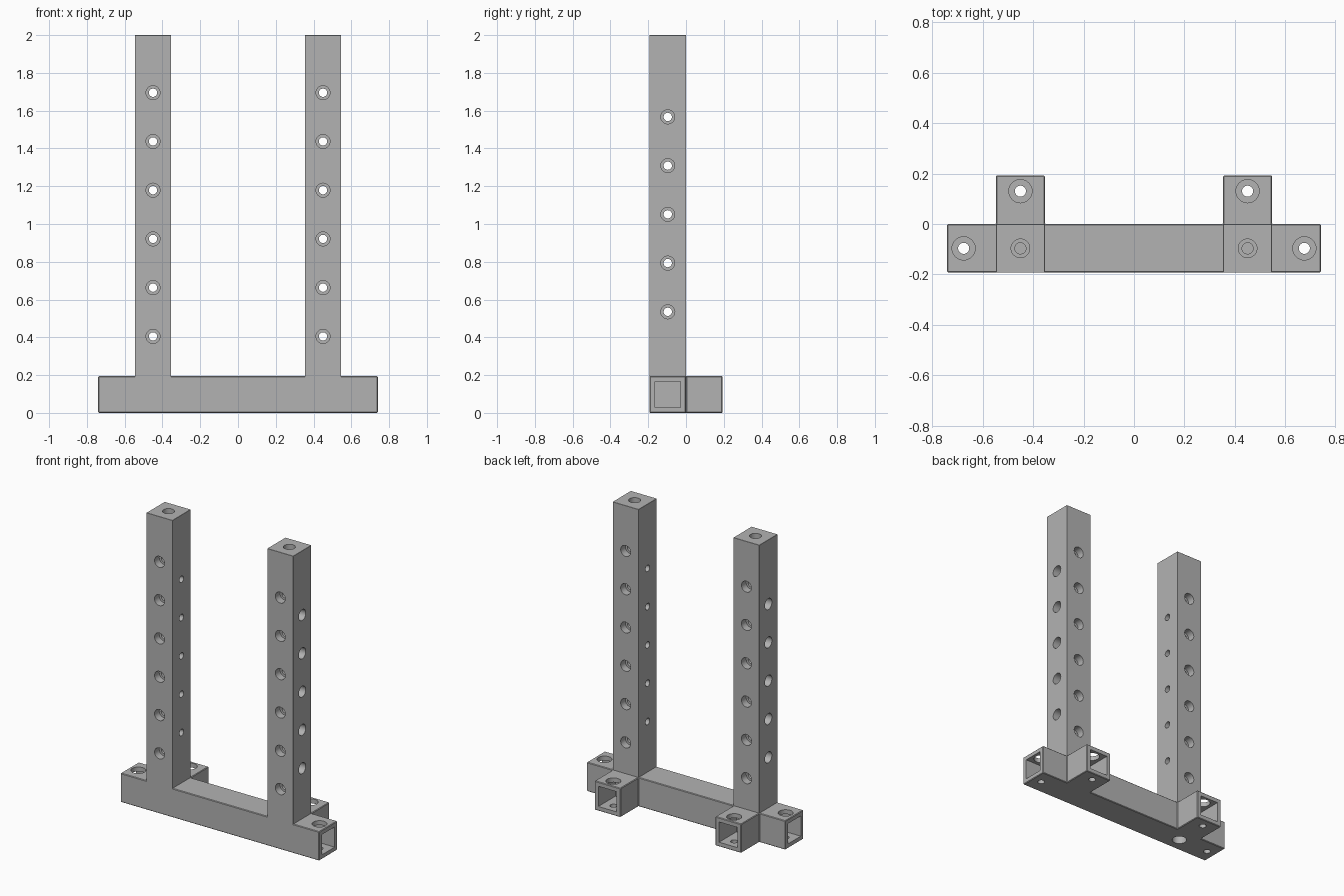
import bpy, bmesh
from math import pi
from mathutils import Matrix, Vector

cube = bpy.data.objects.get("Cube")
if cube:
    bpy.data.objects.remove(cube, do_unlink=True)

grey = bpy.data.materials.new("plain grey")
grey.use_nodes = True
grey.diffuse_color = (0.45, 0.45, 0.45, 1)
grey.node_tree.nodes["Principled BSDF"].inputs["Base Color"].default_value = grey.diffuse_color

W = 0.193          # bar width
H = 0.195          # base height
PX = 0.45          # post centre in x
PY = -W / 2        # post centre in y
BIG, SMALL = 0.037, 0.022
STEP = 0.05        # counterbore depth


def add_box(bm, lo, hi):
    lo, hi = Vector(lo), Vector(hi)
    mat = Matrix.Translation((lo + hi) / 2) @ Matrix.Diagonal((*(hi - lo), 1))
    bmesh.ops.create_cube(bm, size=1, matrix=mat)


def add_rod(bm, a, b, r):
    a, b = Vector(a), Vector(b)
    d = b - a
    mat = Matrix.Translation((a + b) / 2) @ d.to_track_quat('Z', 'Y').to_matrix().to_4x4()
    bmesh.ops.create_cone(bm, cap_ends=True, segments=32, radius1=r, radius2=r,
                          depth=d.length, matrix=mat)


def make_object(name, bm):
    bmesh.ops.recalc_face_normals(bm, faces=bm.faces)
    mesh = bpy.data.meshes.new(name)
    bm.to_mesh(mesh)
    bm.free()
    mesh.materials.append(grey)
    obj = bpy.data.objects.new(name, mesh)
    bpy.context.collection.objects.link(obj)
    return obj


def carve(obj, cutter_bm, bevel):
    """Chamfer the solid, cut the holes and shade it."""
    cutter = make_object("cutter", cutter_bm)
    cutter.hide_render = True
    bev = obj.modifiers.new("chamfer", 'BEVEL')
    bev.width, bev.segments = bevel, 1
    cut = obj.modifiers.new("holes", 'BOOLEAN')
    cut.operation, cut.solver, cut.object = 'DIFFERENCE', 'EXACT', cutter
    cut.use_self = True
    bpy.ops.object.select_all(action='DESELECT')
    obj.select_set(True)
    bpy.context.view_layer.objects.active = obj
    for name in ("chamfer", "holes"):
        bpy.ops.object.modifier_apply(modifier=name)
    bpy.data.objects.remove(cutter, do_unlink=True)
    bpy.ops.object.shade_smooth_by_angle(angle=pi / 6)


# Base: crossbar with two rear stubs, as one extruded outline
half = [(0.74, -W), (0.74, 0), (PX + W / 2, 0), (PX + W / 2, W),
        (PX - W / 2, W), (PX - W / 2, 0)]
outline = half + [(-x, y) for x, y in reversed(half)]
bm = bmesh.new()
face = bm.faces.new([bm.verts.new((x, y, 0)) for x, y in outline])
ext = bmesh.ops.extrude_face_region(bm, geom=[face])
bmesh.ops.translate(bm, vec=(0, 0, H),
                    verts=[v for v in ext["geom"] if isinstance(v, bmesh.types.BMVert)])
base = make_object("base", bm)

# Sockets in the bar ends and stubs, with screw holes above and below
cut = bmesh.new()
S = 0.068
for s in (-1, 1):
    ends = sorted((s * 0.555, s * 0.8))
    add_box(cut, (ends[0], PY - S, H / 2 - S), (ends[1], PY + S, H / 2 + S))
    add_box(cut, (s * PX - S, 0.01, H / 2 - S), (s * PX + S, 0.25, H / 2 + S))
    for x, y in ((s * 0.675, PY), (s * PX, 0.13)):
        add_rod(cut, (x, y, H / 2), (x, y, H + 0.05), 0.046)
        add_rod(cut, (x, y, -0.05), (x, y, H / 2), SMALL)
# Single access hole under one post
add_rod(cut, (-PX, PY, -0.05), (-PX, PY, 0.1), 0.045)
carve(base, cut, 0.004)

# Posts with stepped holes
for s, side in ((-1, "right"), (1, "left")):
    x0, out = s * PX, s * W / 2
    bm = bmesh.new()
    add_box(bm, (x0 - W / 2, -W, H - 0.01), (x0 + W / 2, 0, 2))
    post = make_object(side + "_post", bm)
    cut = bmesh.new()
    for i in range(6):      # front to back, counterbored at both faces
        z = 0.405 + 0.258 * i
        add_rod(cut, (x0, -W - 0.05, z), (x0, 0.05, z), SMALL)
        add_rod(cut, (x0, -W - 0.02, z), (x0, -W + STEP, z), BIG)
        add_rod(cut, (x0, -STEP, z), (x0, 0.02, z), BIG)
    for i in range(5):      # sideways, counterbored on the outer face
        z = 0.535 + 0.258 * i
        add_rod(cut, (x0 - 0.15, PY, z), (x0 + 0.15, PY, z), SMALL)
        add_rod(cut, (x0 + out - s * STEP, PY, z), (x0 + out + s * 0.02, PY, z), BIG)
    # blind hole in the top
    add_rod(cut, (x0, PY, 2 - STEP), (x0, PY, 2.02), BIG)
    add_rod(cut, (x0, PY, 1.82), (x0, PY, 2.05), SMALL)
    carve(post, cut, 0.001)
